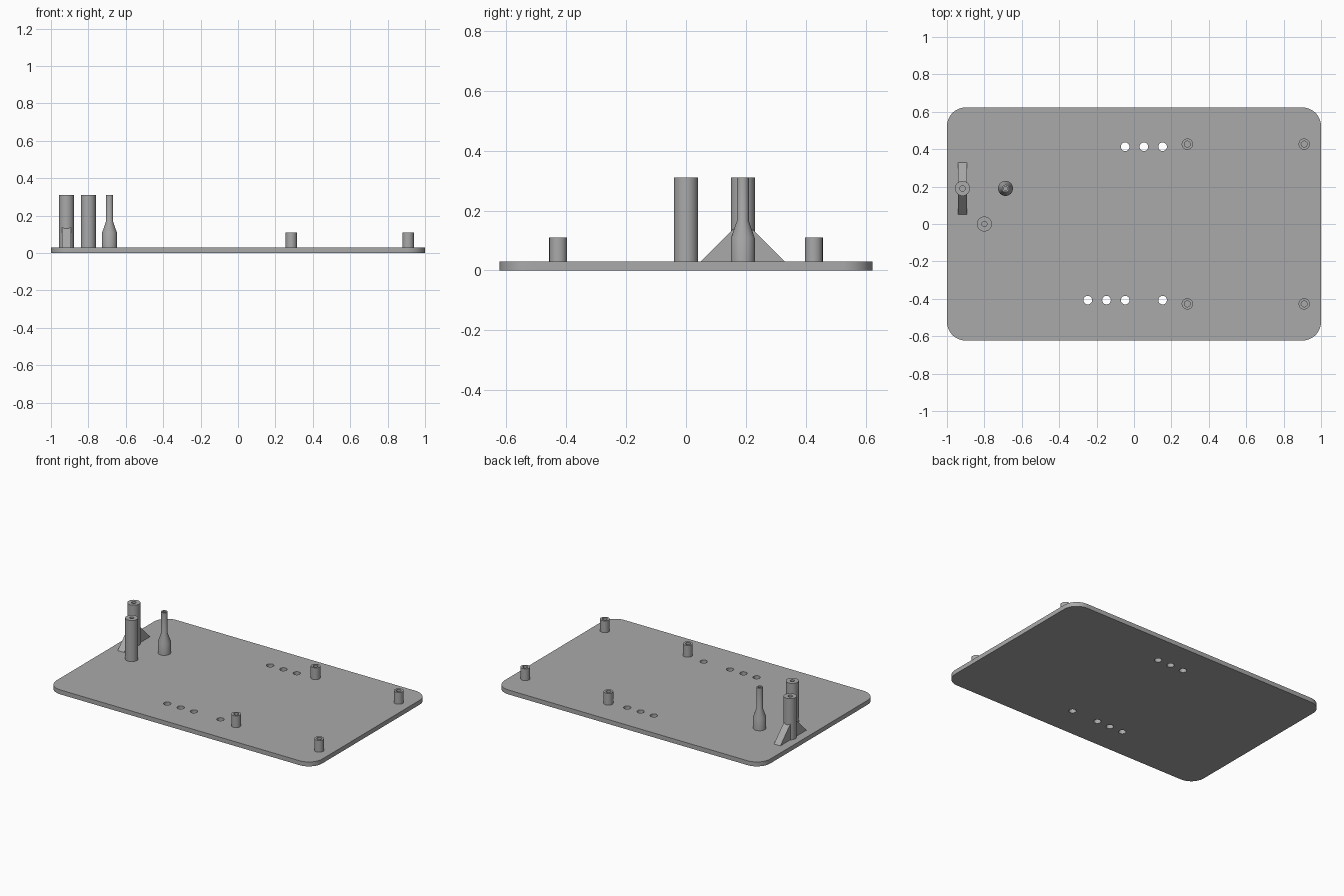
import bpy
import bmesh
import math

cube = bpy.data.objects.get("Cube")
if cube:
    bpy.data.objects.remove(cube, do_unlink=True)

PLATE_TOP = 0.03
HALF_X, HALF_Y, CORNER = 1.0, 0.623, 0.1

grey = bpy.data.materials.new("plain grey")
grey.use_nodes = True
grey.diffuse_color = (0.4, 0.4, 0.4, 1)
grey.node_tree.nodes["Principled BSDF"].inputs["Base Color"].default_value = (0.4, 0.4, 0.4, 1)


def finish(name, bm, smooth=True):
    bmesh.ops.recalc_face_normals(bm, faces=bm.faces)
    mesh = bpy.data.meshes.new(name)
    bm.to_mesh(mesh)
    bm.free()
    mesh.materials.append(grey)
    obj = bpy.data.objects.new(name, mesh)
    bpy.context.collection.objects.link(obj)
    bpy.ops.object.select_all(action='DESELECT')
    obj.select_set(True)
    bpy.context.view_layer.objects.active = obj
    if smooth:
        bpy.ops.object.shade_smooth_by_angle(angle=math.radians(25))
    return obj


def prism(bm, points, offset):
    face = bm.faces.new([bm.verts.new(p) for p in points])
    out = bmesh.ops.extrude_face_region(bm, geom=[face])
    verts = [g for g in out["geom"] if isinstance(g, bmesh.types.BMVert)]
    bmesh.ops.translate(bm, verts=verts, vec=offset)


def lathe(name, x, y, profile, steps=40):
    """Revolve a closed (radius, height) profile about a vertical axis."""
    bm = bmesh.new()
    rings = []
    for r, z in profile:
        if r == 0:
            rings.append([bm.verts.new((x, y, z))] * steps)
        else:
            rings.append([bm.verts.new((x + r * math.cos(a), y + r * math.sin(a), z))
                          for a in (math.tau * i / steps for i in range(steps))])
    for low, high in zip(rings, rings[1:]):
        for i in range(steps):
            j = (i + 1) % steps
            quad = [low[i], low[j], high[j], high[i]]
            bm.faces.new(list(dict.fromkeys(quad)))
    return finish(name, bm)


def hollow_post(name, x, y, radius, bore, top):
    return lathe(name, x, y, [(0, 0.02), (radius, 0.02), (radius, top),
                              (bore, top), (bore, PLATE_TOP), (0, PLATE_TOP)])


# Rounded base plate
bm = bmesh.new()
outline = []
for quarter, (sx, sy) in enumerate([(1, 1), (-1, 1), (-1, -1), (1, -1)]):
    for i in range(13):
        a = math.pi / 2 * (quarter + i / 12)
        outline.append((sx * (HALF_X - CORNER) + CORNER * math.cos(a),
                        sy * (HALF_Y - CORNER) + CORNER * math.sin(a), 0))
prism(bm, outline, (0, 0, PLATE_TOP))
plate = finish("base_plate", bm, smooth=False)

# Through holes in two rows
bm = bmesh.new()
rows = [(0.413, (-0.047, 0.053, 0.153)), (-0.407, (-0.247, -0.147, -0.047, 0.153))]
for y, xs in rows:
    for x in xs:
        prism(bm, [(x + 0.023 * math.cos(math.tau * i / 32),
                    y + 0.023 * math.sin(math.tau * i / 32), -0.05) for i in range(32)],
              (0, 0, 0.15))
cutter = finish("hole_cutter", bm, smooth=False)
cutter.hide_render = True
bpy.context.view_layer.objects.active = plate
cut = plate.modifiers.new("holes", 'BOOLEAN')
cut.operation = 'DIFFERENCE'
cut.solver = 'EXACT'
cut.object = cutter
bpy.ops.object.modifier_apply(modifier=cut.name)
bpy.data.objects.remove(cutter, do_unlink=True)
bpy.ops.object.select_all(action='DESELECT')
plate.select_set(True)
bpy.ops.object.shade_smooth_by_angle(angle=math.radians(25))

# Four short standoffs
for x, side in ((0.285, "inner"), (0.91, "outer")):
    for y, end in ((-0.427, "front"), (0.427, "back")):
        hollow_post(f"{end}_{side}_standoff", x, y, 0.03, 0.016, 0.11)

# Two tall posts
hollow_post("plain_tall_post", -0.80, 0, 0.04, 0.014, 0.31)
hollow_post("braced_tall_post", -0.917, 0.19, 0.04, 0.014, 0.31)

# Sloping braces either side of the second post
for sign, end in ((-1, "front"), (1, "back")):
    bm = bmesh.new()
    prism(bm, [(-0.941, 0.19 + sign * d, z) for d, z in
               ((0.14, PLATE_TOP), (0.14, 0.025), (0.025, 0.025), (0.025, 0.145))],
          (0.048, 0, 0))
    finish(f"{end}_brace", bm, smooth=False)

# Stepped peg with a thin stem
lathe("stepped_peg", -0.687, 0.19, [(0, 0.02), (0.04, 0.02), (0.04, 0.108), (0.02, 0.165),
                                    (0.02, 0.31), (0.011, 0.31), (0.011, PLATE_TOP),
                                    (0, PLATE_TOP)])
